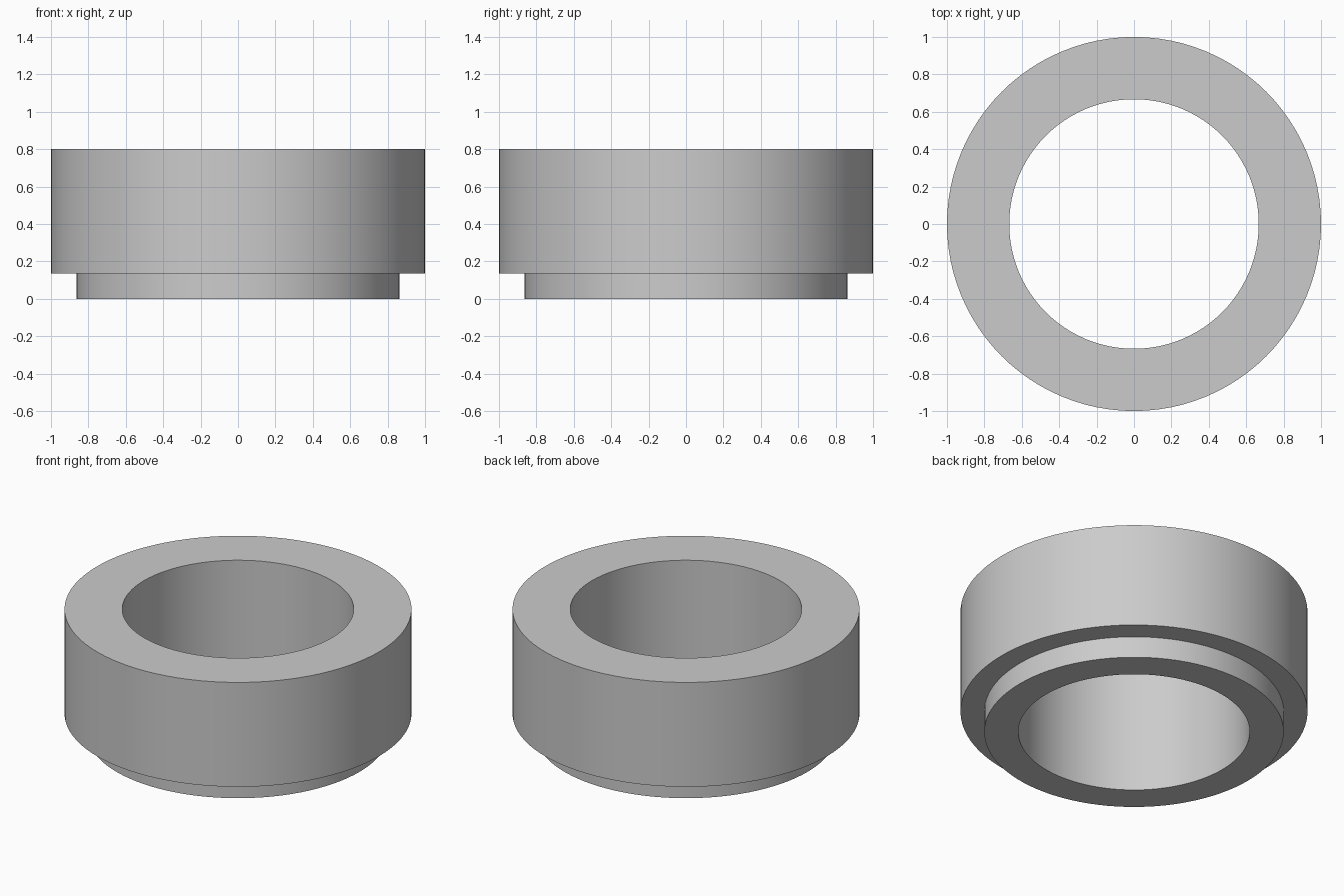
import bpy
import bmesh
from math import cos, sin, pi, radians

cube = bpy.data.objects.get("Cube")
if cube:
    bpy.data.objects.remove(cube, do_unlink=True)

SEGMENTS = 96
BORE, SPIGOT, BODY = 0.667, 0.863, 1.0
STEP, TOP = 0.136, 0.8

# Plain grey material
grey = bpy.data.materials.new("plain_grey")
grey.use_nodes = True
colour = (0.6, 0.6, 0.6, 1)
grey.diffuse_color = colour
grey.node_tree.nodes["Principled BSDF"].inputs["Base Color"].default_value = colour


def lathe(name, profile):
    """Revolve a closed (radius, height) profile around z."""
    bm = bmesh.new()
    rings = [[bm.verts.new((r * cos(2 * pi * i / SEGMENTS),
                            r * sin(2 * pi * i / SEGMENTS), z))
              for i in range(SEGMENTS)] for r, z in profile]
    for a, b in zip(rings, rings[1:] + rings[:1]):
        for i in range(SEGMENTS):
            j = (i + 1) % SEGMENTS
            bm.faces.new((a[i], a[j], b[j], b[i]))
    bmesh.ops.recalc_face_normals(bm, faces=bm.faces)
    mesh = bpy.data.meshes.new(name)
    bm.to_mesh(mesh)
    bm.free()
    mesh.materials.append(grey)
    obj = bpy.data.objects.new(name, mesh)
    bpy.context.collection.objects.link(obj)
    return obj


# Stepped ring: wide body, narrower spigot below, straight bore through both
ring = lathe("stepped_ring", [(BORE, 0), (SPIGOT, 0), (SPIGOT, STEP),
                              (BODY, STEP), (BODY, TOP), (BORE, TOP)])

bpy.ops.object.select_all(action="DESELECT")
ring.select_set(True)
bpy.context.view_layer.objects.active = ring
bpy.ops.object.shade_smooth_by_angle(angle=radians(30))
